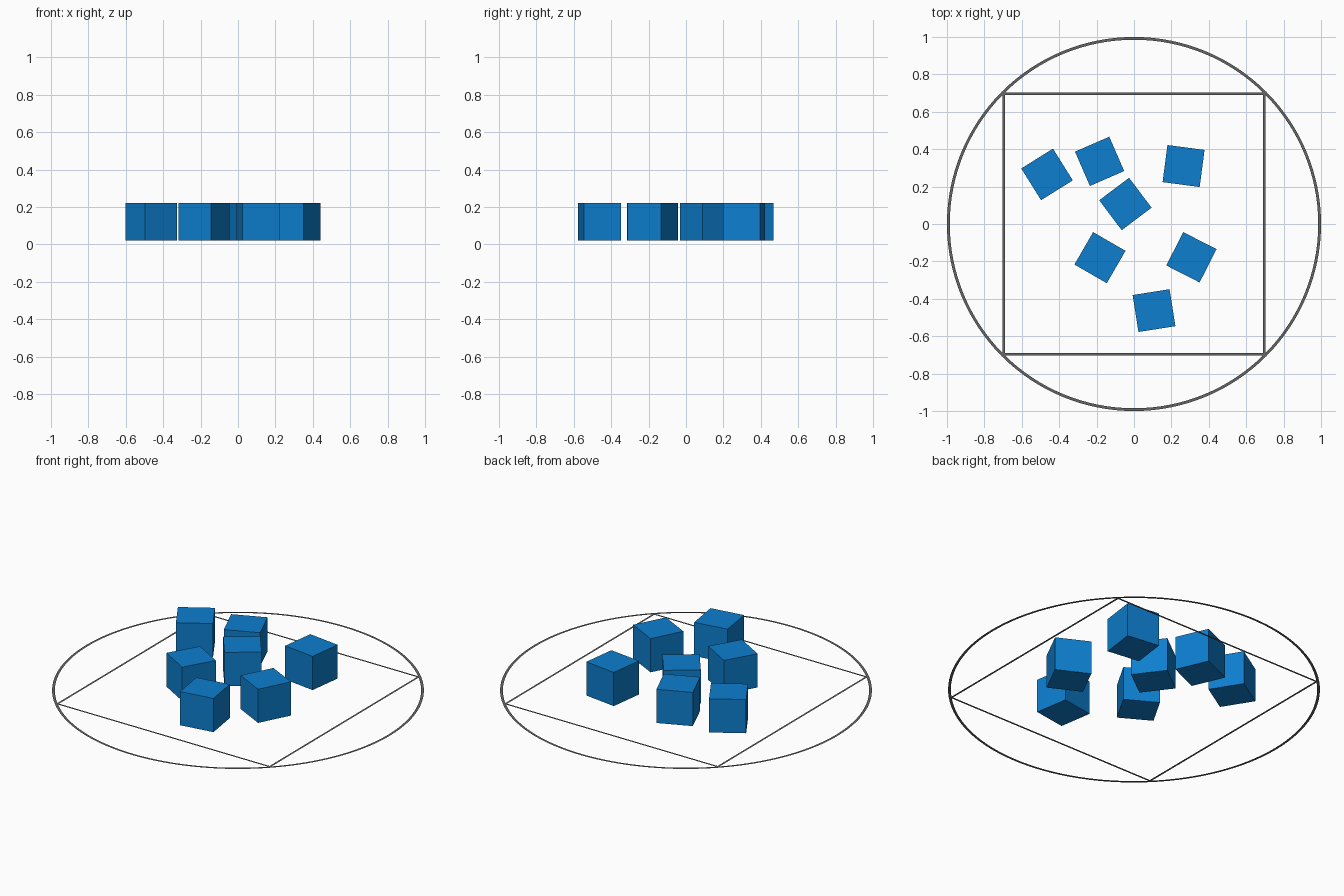
import bpy, bmesh, math
from mathutils import Matrix

if "Cube" in bpy.data.objects:
    bpy.data.objects.remove(bpy.data.objects["Cube"])


def material(name, rgb):
    m = bpy.data.materials.new(name)
    m.diffuse_color = (*rgb, 1)
    m.use_nodes = True
    m.node_tree.nodes["Principled BSDF"].inputs["Base Color"].default_value = m.diffuse_color
    return m


BLUE = material("blue", (0.004, 0.21, 0.62))
GREY = material("grey", (0.13, 0.13, 0.13))


def add_object(name, bm, mat):
    me = bpy.data.meshes.new(name)
    bm.to_mesh(me)
    bm.free()
    me.materials.append(mat)
    ob = bpy.data.objects.new(name, me)
    bpy.context.collection.objects.link(ob)
    return ob


def flat_frame(name, sides, outer, inner, phase=0.0):
    """Flat outline band lying on the ground; radii measured to corners."""
    bm = bmesh.new()
    loops = []
    for r in (outer, inner):
        loops.append([bm.verts.new((r * math.cos(phase + math.tau * i / sides),
                                    r * math.sin(phase + math.tau * i / sides), 0))
                      for i in range(sides)])
    o, n = loops
    for i in range(sides):
        j = (i + 1) % sides
        bm.faces.new((o[i], o[j], n[j], n[i]))
    return add_object(name, bm, GREY)


# Ground markings: circle and the square inscribed in it
flat_frame("circle_outline", 128, 1.0, 0.985)
flat_frame("square_outline", 4, 0.703 * math.sqrt(2), 0.691 * math.sqrt(2), math.pi / 4)

# Scattered cubes hovering just above the ground: x, y, turn in degrees
CUBES = [
    (-0.465, 0.265, 32), (-0.184, 0.335, 23.5), (0.265, 0.31, -7.5),
    (-0.046, 0.107, 37), (-0.182, -0.18, -30), (0.307, -0.178, -27),
    (0.107, -0.463, 9),
]
for i, (x, y, turn) in enumerate(CUBES, 1):
    bm = bmesh.new()
    bmesh.ops.create_cube(bm, size=0.2, matrix=Matrix.Translation((x, y, 0.12))
                          @ Matrix.Rotation(math.radians(turn), 4, 'Z'))
    add_object(f"cube_{i}", bm, BLUE)
